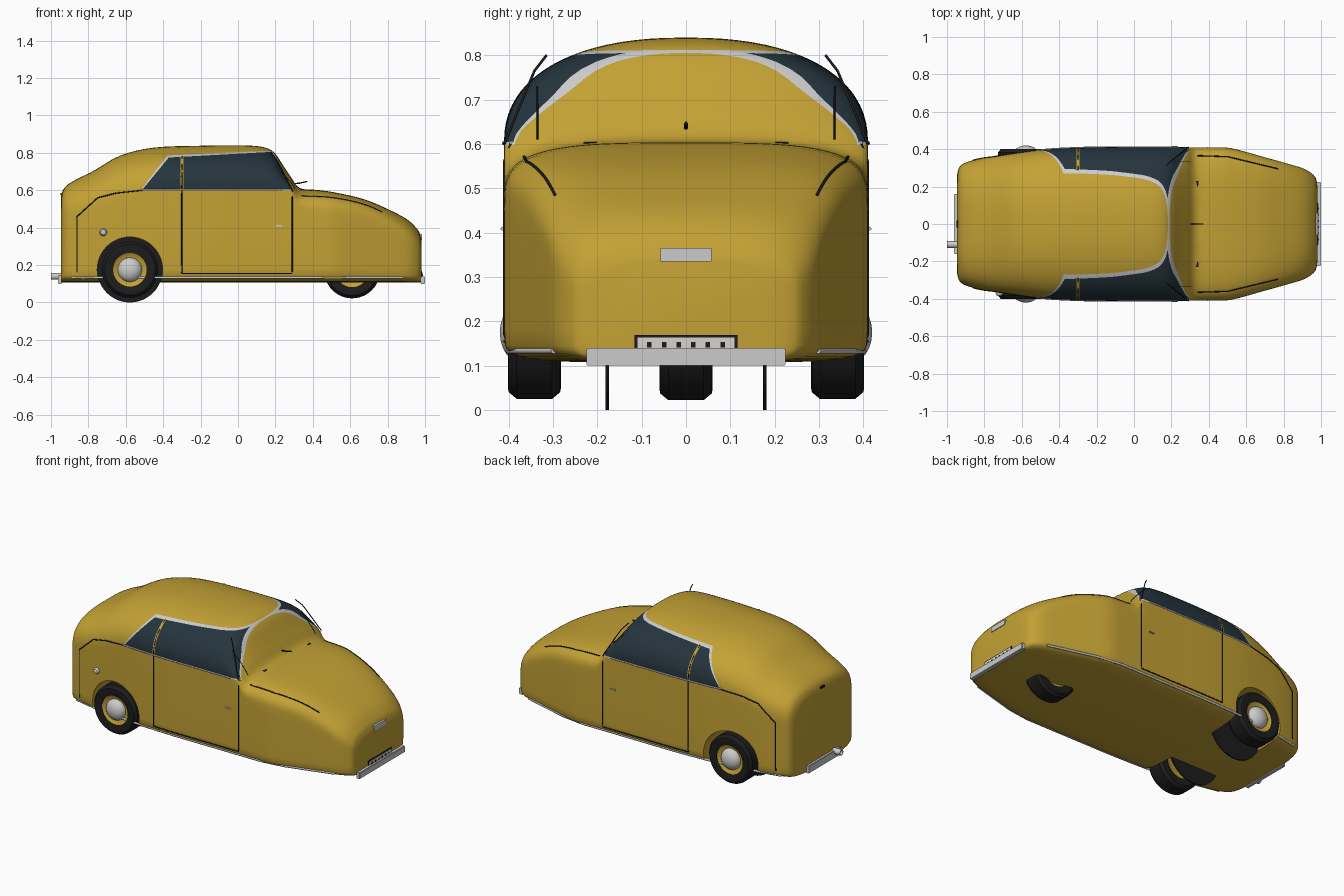
import bpy, bmesh, math
from mathutils import Vector
from mathutils.bvhtree import BVHTree

if "Cube" in bpy.data.objects:
    bpy.data.objects.remove(bpy.data.objects["Cube"])


def material(name, rgb):
    m = bpy.data.materials.new(name)
    m.diffuse_color = (*rgb, 1)
    m.use_nodes = True
    m.node_tree.nodes["Principled BSDF"].inputs["Base Color"].default_value = m.diffuse_color
    return m


GOLD = material("gold_paint", (0.55, 0.36, 0.035))
GLASS = material("dark_glass", (0.018, 0.034, 0.046))
BLACK = material("black_rubber", (0.012, 0.012, 0.013))
SILVER = material("silver_trim", (0.55, 0.55, 0.55))
PALE = material("pale_grille", (0.7, 0.65, 0.6))


def smooth(ob, angle=35):
    bpy.ops.object.select_all(action='DESELECT')
    ob.select_set(True)
    bpy.context.view_layer.objects.active = ob
    bpy.ops.object.shade_smooth_by_angle(angle=math.radians(angle))


def from_bmesh(name, bm, *mats):
    bmesh.ops.recalc_face_normals(bm, faces=bm.faces[:])
    me = bpy.data.meshes.new(name)
    bm.to_mesh(me)
    bm.free()
    ob = bpy.data.objects.new(name, me)
    bpy.context.collection.objects.link(ob)
    for m in mats:
        me.materials.append(m)
    return ob


def box(name, lo, hi, mat, bevel=0.0):
    lo, hi = Vector(lo), Vector(hi)
    bm = bmesh.new()
    bmesh.ops.create_cube(bm, size=1)
    for v in bm.verts:
        v.co = (lo + hi) / 2 + v.co * (hi - lo)
    if bevel:
        bmesh.ops.bevel(bm, geom=bm.edges[:], offset=bevel, segments=2, affect='EDGES')
    return from_bmesh(name, bm, mat)


def lathe(name, profile, centre, mat, axis='y', closed=False, n=48):
    """Revolve (radius, along) points around an axis through centre."""
    bm = bmesh.new()
    rings = []
    for r, d in profile:
        ring = []
        for i in range(n):
            a = 2 * math.pi * i / n
            u, v = r * math.cos(a), r * math.sin(a)
            ring.append(bm.verts.new(Vector(centre) + Vector((u, d, v) if axis == 'y' else (d, u, v))))
        rings.append(ring)
    pairs = list(zip(rings, rings[1:])) + ([(rings[-1], rings[0])] if closed else [])
    for a, b in pairs:
        for i in range(n):
            bm.faces.new((a[i], a[(i + 1) % n], b[(i + 1) % n], b[i]))
    if not closed:
        bm.faces.new(rings[0])
        bm.faces.new(rings[-1])
    ob = from_bmesh(name, bm, mat)
    smooth(ob)
    return ob


# Body stations: x, half width, roof height, shoulder height, roundness
KEYS = [(-.947, .25, .555, .40, 3), (-.94, .29, .59, .42, 3), (-.92, .318, .622, .44, 3),
        (-.87, .338, .655, .46, 2.8), (-.77, .36, .705, .50, 2.5), (-.63, .38, .785, .55, 2.4),
        (-.45, .40, .828, .59, 2.3), (-.2, .41, .838, .60, 2.3), (0, .41, .84, .60, 2.3),
        (.1, .41, .836, .60, 2.3), (.16, .41, .823, .60, 2.3), (.2, .41, .795, .60, 2.3),
        (.24, .41, .735, .60, 2.3), (.28, .41, .675, .58, 2.4), (.33, .41, .612, .50, 3),
        (.42, .41, .602, .46, 3.6), (.52, .405, .588, .44, 4), (.68, .362, .55, .41, 4),
        (.82, .323, .49, .36, 3.5), (.91, .295, .44, .31, 3), (.96, .262, .39, .27, 3),
        (.975, .235, .36, .26, 3), (.981, .20, .34, .25, 3)]


def stations(steps=4):
    k = [KEYS[0]] + KEYS + [KEYS[-1]]
    for i in range(1, len(k) - 2):
        for s in range(steps):
            t = s / steps
            yield [0.5 * (2 * b + (c - a) * t + (2 * a - 5 * b + 4 * c - d) * t * t
                          + (3 * b - a - 3 * c + d) * t ** 3)
                   for a, b, c, d in zip(k[i - 1], k[i], k[i + 1], k[i + 2])]
    yield KEYS[-1]


def section(w, zt, zb, n):
    def arc(n, z0, dz, m):
        out = []
        for i in range(m + 1):
            a = math.pi / 2 * i / m
            c = max(math.cos(a), 0) if i < m else 0
            out.append((w * c ** (2 / n), z0 + dz * math.sin(a) ** (2 / n)))
        return out
    half = arc(5, .18, -.073, 10)[::-1] + [(w, .18 + (zb - .18) * f) for f in (.33, .66)] + arc(n, zb, zt - zb, 20)
    return half + [(-y, z) for y, z in half[-2:0:-1]]


# Body shell, window outlines cut along side-view polygons
bm = bmesh.new()
rings = [[bm.verts.new((x, y, z)) for y, z in section(w, zt, zb, n)] for x, w, zt, zb, n in stations()]
for a, b in zip(rings, rings[1:]):
    for i in range(len(a)):
        j = (i + 1) % len(a)
        bm.faces.new((a[i], a[j], b[j], b[i]))
bm.faces.new(rings[0])
bm.faces.new(rings[-1])
WINDOW = [(-.51, .605), (-.37, .775), (.18, .805), (.29, .605)]
SURROUND = [(-.522, .598), (-.377, .786), (.186, .812), (.296, .598)]


def edges2d(poly):
    for (x0, z0), (x1, z1) in zip(poly, poly[1:] + poly[:1]):
        yield Vector((x0, 0, z0)), Vector((z0 - z1, 0, x1 - x0))


def inside(p, poly):
    return all((p - co).dot(no) < 0 for co, no in edges2d(poly))


cuts = list(edges2d(WINDOW)) + list(edges2d(SURROUND))
cuts += [(Vector((x, 0, 0)), Vector((1, 0, 0))) for x in (-.308, -.292)]
for co, no in cuts:
    bmesh.ops.bisect_plane(bm, geom=bm.verts[:] + bm.edges[:] + bm.faces[:], dist=1e-5,
                           plane_co=co, plane_no=no.normalized())
for f in bm.faces:
    p = f.calc_center_median()
    if inside(p, WINDOW):
        f.material_index = 0 if -.308 < p.x < -.292 else 1
    elif inside(p, SURROUND):
        f.material_index = 2
bmesh.ops.recalc_face_normals(bm, faces=bm.faces[:])
SURFACE = BVHTree.FromBMesh(bm)
body = from_bmesh("car_body", bm, GOLD, GLASS, SILVER)

# Rear wheel arches
WX = -.578
for s in (1, -1):
    cutter = lathe("arch_cutter", [(.175, .18 * s), (.175, .6 * s)], (WX, 0, .175), GOLD)
    cutter.hide_render = True
    mod = body.modifiers.new("arch", 'BOOLEAN')
    mod.operation, mod.solver, mod.object = 'DIFFERENCE', 'EXACT', cutter
    bpy.context.view_layer.objects.active = body
    bpy.ops.object.modifier_apply(modifier=mod.name)
    bpy.data.objects.remove(cutter)
smooth(body, 40)


def line(name, paths, mat, radius):
    cu = bpy.data.curves.new(name, 'CURVE')
    cu.dimensions, cu.bevel_depth, cu.bevel_resolution, cu.use_fill_caps = '3D', radius, 1, True
    for s in (1, -1):
        for path in paths:
            sp = cu.splines.new('POLY')
            sp.points.add(len(path) - 1)
            for q, p in zip(sp.points, path):
                q.co = (p[0], s * p[1], p[2], 1)
    cu.materials.append(mat)
    ob = bpy.data.objects.new(name, cu)
    bpy.context.collection.objects.link(ob)
    return ob


def seam(name, pts, axis=1, mat=BLACK, radius=.0035):
    """Line projected on the body along one axis, on both sides."""
    path = []
    for a, b in zip(pts, pts[1:]):
        for i in range(13):
            u, v = (a[k] + (b[k] - a[k]) * i / 12 for k in (0, 1))
            o = [u, v]
            o.insert(axis, 2)
            d = Vector((0, 0, 0))
            d[axis] = -1
            hit = SURFACE.ray_cast(Vector(o), d)[0]
            if hit and (not path or (hit - path[-1]).length > 1e-4):
                path.append(hit)
    return line(name, [path], mat, radius)


# Panel gaps and trim lines
seam("door_rear_gap", [(-.30, .155), (-.30, .78)])
seam("door_front_gap", [(.29, .13), (.29, .60)])
seam("door_bottom_gap", [(-.30, .155), (.29, .155)])
seam("rear_panel_gap", [(-.51, .60), (-.65, .585), (-.75, .56), (-.86, .46), (-.86, .16)])
seam("bonnet_gap", [(.34, .365), (.5, .36), (.77, .295)], axis=2)
seam("windscreen_edge", [(.335, .61), (.335, .73)], axis=0, radius=.002)
seam("belt_trim", [(-.52, .602), (.29, .602)], mat=SILVER, radius=.005)
seam("sill_trim", [(-.89, .133), (.88, .133)], mat=SILVER, radius=.007)
line("pillar_seal", [[(.29, .41, .60), (.235, .365, .71), (.205, .342, .765), (.175, .315, .80)]], BLACK, .003)

# Wheels: rear pair and single front wheel
TYRE = [(.09, -.052), (.125, -.06), (.135, -.058), (.15, -.04), (.15, .04), (.135, .058), (.125, .06), (.09, .052)]
for label, x, y, z in (("left", WX, .342, .175), ("right", WX, -.342, .175), ("front", .61, 0, .172)):
    lathe(label + "_tyre", TYRE, (x, y, z), BLACK, closed=True)
    lathe(label + "_rim", [(.07, -.036), (.092, -.05), (.092, .05), (.07, .036)], (x, y, z), GOLD)
    if y:
        s = 1 if y > 0 else -1
        dome = [(.065 * math.cos(a), s * (.035 + .043 * math.sin(a))) for a in (0, .25, .5, .75, 1, 1.25, 1.5)]
        lathe(label + "_hubcap", dome, (x, y, z), SILVER)
        lathe(label + "_arch_liner", [(.175, -.004), (.175, .004)], (x, s * .178, .175), BLACK)

# Bumpers, grille, number plate, exhaust
box("front_bumper", (.975, -.225, .10), (1, .225, .14), SILVER, .003)
box("rear_bumper", (-.962, -.16, .10), (-.94, .16, .148), SILVER, .003)
box("grille_frame", (.96, -.116, .135), (.985, .116, .169), BLACK)
box("grille_panel", (.97, -.109, .14), (.987, .109, .163), PALE)
for i in range(6):
    y = -.0825 + i * .033
    box("grille_slot", (.975, y - .005, .141), (.989, y + .005, .153), BLACK)
box("number_plate", (.955, -.058, .335), (.985, .058, .365), SILVER)
lathe("exhaust_pipe", [(.018, .08), (.018, 0), (.013, 0), (.013, .03)], (-1, -.11, .14), SILVER, axis='x', n=24)

# Handles, fuel cap, washer jet, wiper pivots, tail lamp
for s in (1, -1):
    box("door_handle", (.2, s * .412 - .006, .405), (.235, s * .412 + .006, .413), SILVER, .002)
    box("wiper_pivot", (.315, s * .215 - .016, .594), (.345, s * .215 + .016, .605), BLACK, .002)
lathe("fuel_cap", [(.02, .03), (.02, 0), (.014, -.012), (.005, -.016)], (-.72, -.37, .375), SILVER, n=24)
line("washer_jet", [[(.30, 0, .635), (.33, 0, .638), (.37, 0, .647)]], BLACK, .004)
box("boot_handle", (-.95, -.02, .572), (-.93, .02, .586), BLACK, .002)
